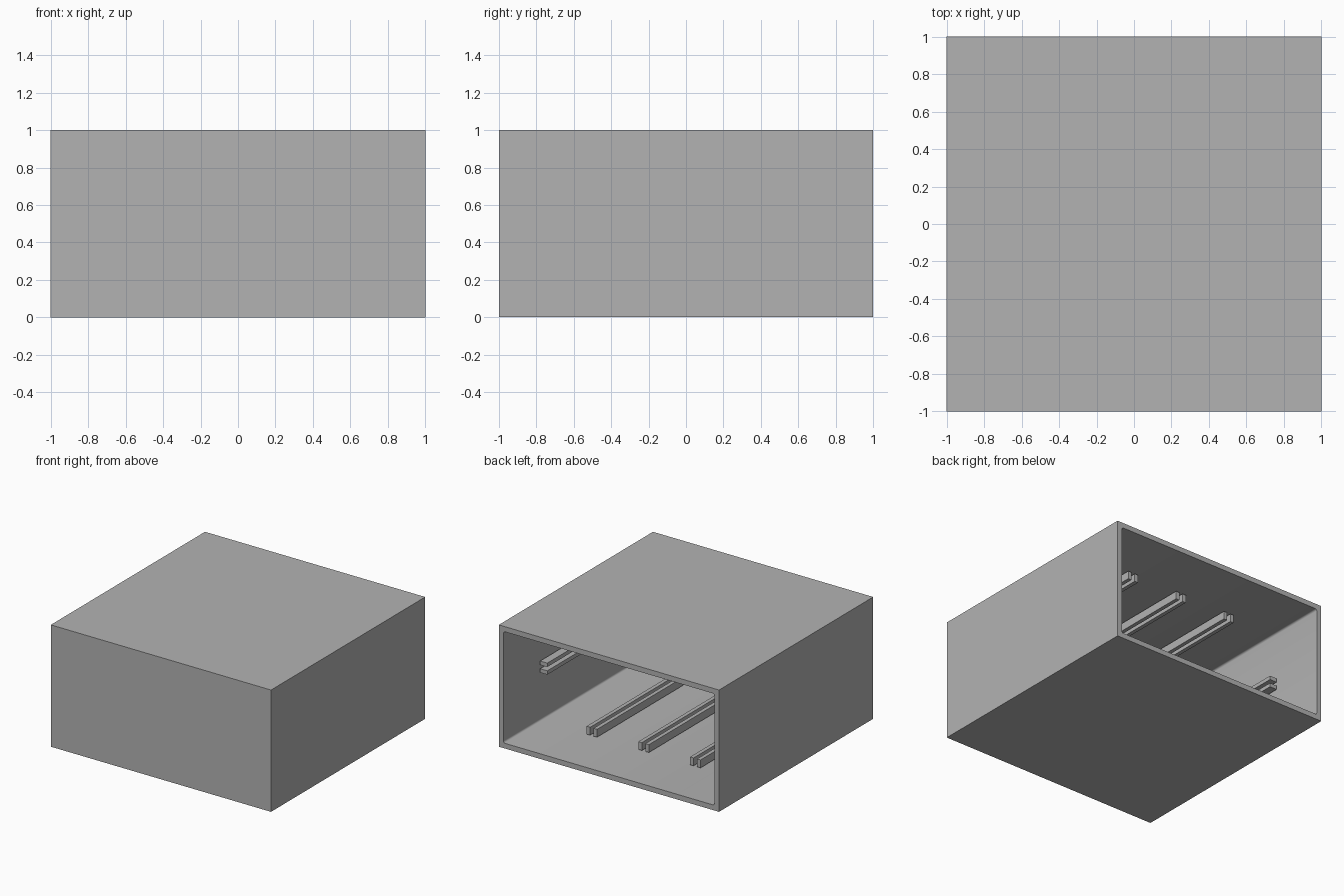
import bpy
import bmesh
from math import pi, radians
from mathutils import Matrix, Vector

cube = bpy.data.objects.get("Cube")
if cube:
    bpy.data.objects.remove(cube, do_unlink=True)

WALL = 0.06            # shell thickness
RAIL_BACK = 0.55       # where the rails stop, short of the open back
RAIL_FRONT = -1 + WALL
STRIP = 0.032          # width of one strip of a rail
RAIL_WIDTH = 0.095     # two strips and the slot between them
RAIL_HEIGHT = 0.065

grey = bpy.data.materials.new("plain_grey")
grey.use_nodes = True
colour = (0.45, 0.45, 0.45, 1)
grey.diffuse_color = colour
grey.node_tree.nodes["Principled BSDF"].inputs["Base Color"].default_value = colour


def add_object(name, bm):
    mesh = bpy.data.meshes.new(name)
    bm.normal_update()
    bm.to_mesh(mesh)
    bm.free()
    mesh.materials.append(grey)
    obj = bpy.data.objects.new(name, mesh)
    bpy.context.collection.objects.link(obj)
    return obj


# Shell: a box hollowed out from its back face
bm = bmesh.new()
bmesh.ops.create_cube(bm, size=2, matrix=Matrix.Translation((0, 0, 0.5)) @ Matrix.Diagonal((1, 1, 0.5, 1)))
bm.normal_update()
back = max(bm.faces, key=lambda f: f.normal.y)
bmesh.ops.inset_region(bm, faces=[back], thickness=WALL)
cavity = bmesh.ops.extrude_discrete_faces(bm, faces=[back])["faces"][0]
bmesh.ops.translate(bm, verts=cavity.verts, vec=(0, WALL - 2, 0))

# Slightly rounded corners along the depth of the cavity
corners = [e for e in bm.edges
           if all(abs(v.co.x) < 1 - WALL / 2 for v in e.verts)
           and abs(e.verts[0].co.y - e.verts[1].co.y) > 1]
bmesh.ops.bevel(bm, geom=corners, offset=0.015, segments=3, profile=0.5, affect='EDGES')
shell = add_object("shell", bm)
bpy.context.view_layer.objects.active = shell
shell.select_set(True)
bpy.ops.object.shade_smooth_by_angle(angle=radians(35))
shell.select_set(False)


def add_rail(name, x, z, turn):
    """Slotted rail of two strips, standing on a wall, turned about y."""
    bm = bmesh.new()
    length = RAIL_BACK - RAIL_FRONT
    for side in (-1, 1):
        centre = Vector((side * (RAIL_WIDTH - STRIP) / 2,
                         (RAIL_BACK + RAIL_FRONT) / 2, RAIL_HEIGHT / 2))
        bmesh.ops.create_cube(bm, size=1, matrix=Matrix.Translation(centre)
                              @ Matrix.Diagonal((STRIP, length, RAIL_HEIGHT, 1)))
    bm.transform(Matrix.Translation((x, 0, z)) @ Matrix.Rotation(turn, 4, 'Y'))
    add_object(name, bm)


# Three rails on the floor and three on the ceiling
spacing = (2 - 2 * WALL) / 4
for label, i in (("right", -1), ("middle", 0), ("left", 1)):
    add_rail("floor_rail_" + label, i * spacing, WALL, 0)
    add_rail("ceiling_rail_" + label, i * spacing, 1 - WALL, pi)

# One rail halfway up each side wall
add_rail("side_rail_left", 1 - WALL, 0.5, -pi / 2)
add_rail("side_rail_right", WALL - 1, 0.5, pi / 2)
